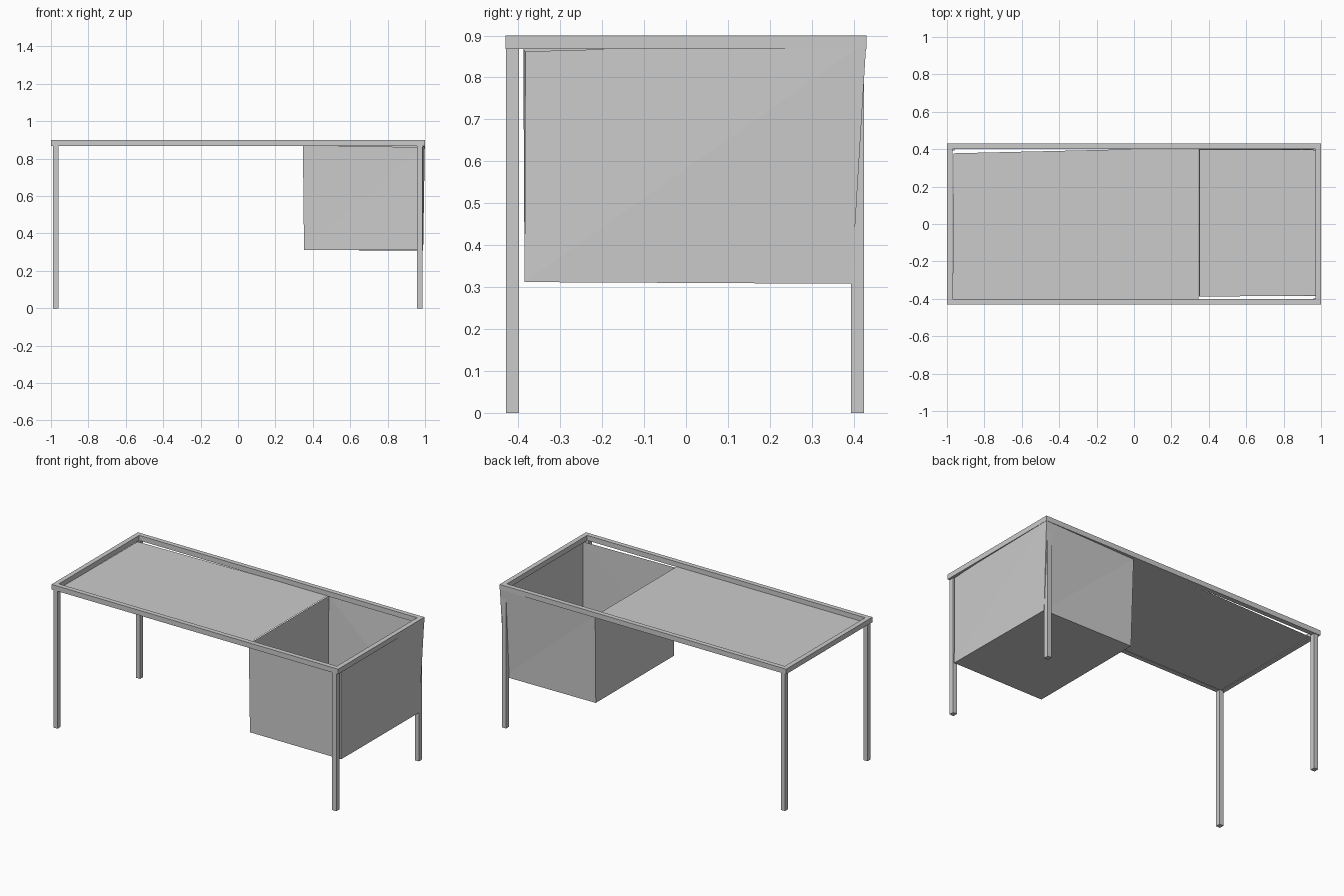
import bpy

if "Cube" in bpy.data.objects:
    bpy.data.objects.remove(bpy.data.objects["Cube"])


def mesh_object(name, verts, faces):
    mesh = bpy.data.meshes.new(name)
    mesh.from_pydata(verts, [], faces)
    mesh.update()
    obj = bpy.data.objects.new(name, mesh)
    bpy.context.collection.objects.link(obj)
    return obj


def box(name, lo, hi):
    v = [(x, y, z) for z in (lo[2], hi[2])
         for x, y in ((lo[0], lo[1]), (hi[0], lo[1]), (hi[0], hi[1]), (lo[0], hi[1]))]
    f = [(3, 2, 1, 0), (4, 5, 6, 7)]
    f += [(i, (i + 1) % 4, (i + 1) % 4 + 4, i + 4) for i in range(4)]
    return mesh_object(name, v, f)


# Mitred rectangular top frame
def frame(name, x, y, w, z0, z1):
    v = []
    for inset, z in ((0, z0), (0, z1), (w, z1), (w, z0)):
        v += [(sx * (x - inset), sy * (y - inset), z)
              for sx, sy in ((-1, -1), (1, -1), (1, 1), (-1, 1))]
    f = []
    for r in range(4):
        n = (r + 1) % 4
        for i in range(4):
            j = (i + 1) % 4
            f.append((r * 4 + i, r * 4 + j, n * 4 + j, n * 4 + i))
    return mesh_object(name, v, f)


frame("top_frame", 1.0, 0.43, 0.03, 0.868, 0.9)

# Four slim square legs
for side, x in (("left", -0.988), ("right", 0.958)):
    for end, y in (("front", -0.429), ("back", 0.394)):
        box(f"{end}_{side}_leg", (x, y, 0), (x + 0.029, y + 0.031, 0.87))

# Thin sheet work surface, dropped inside the frame
mesh_object("work_surface",
            [(-0.97, -0.41, 0.87), (0.345, -0.405, 0.87),
             (0.345, 0.408, 0.87), (-0.965, 0.378, 0.87)], [(0, 1, 2, 3)])

# Open-topped storage bin of thin sheets, flaring at the back right corner
bottom = [(0.353, -0.385, 0.312), (0.99, -0.385, 0.312),
          (0.988, 0.395, 0.308), (0.353, 0.395, 0.312)]
top = [(0.347, -0.388, 0.868), (0.988, -0.383, 0.862),
       (0.999, 0.43, 0.885), (0.347, 0.41, 0.868)]
for i, part in enumerate(("front", "right", "back", "left")):
    j = (i + 1) % 4
    mesh_object(f"bin_{part}_panel",
                [bottom[i], bottom[j], top[j], top[i]],
                [(0, 1, 2), (0, 2, 3)])
mesh_object("bin_floor", bottom, [(3, 2, 1, 0)])
